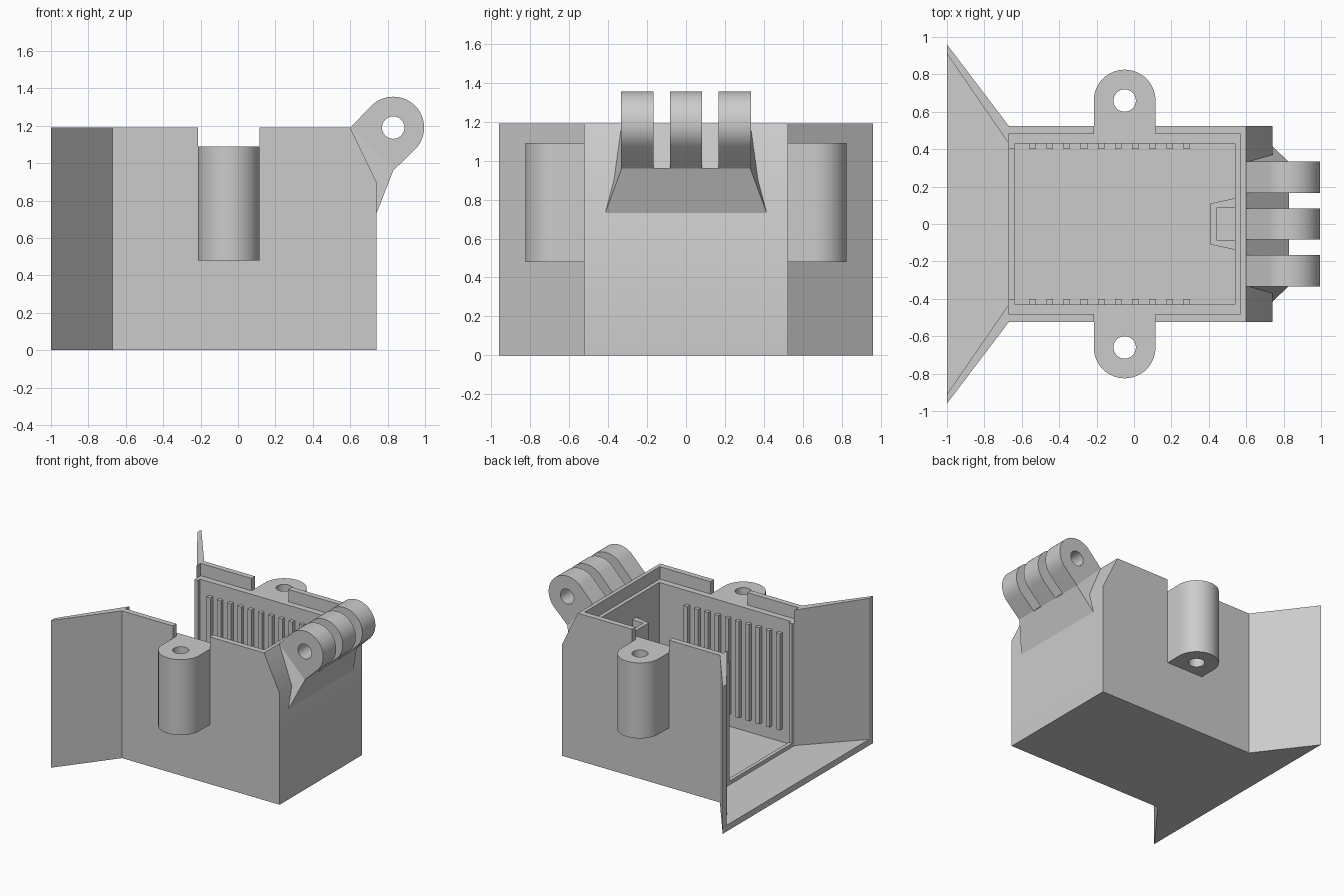
import bpy, bmesh, math
from mathutils import Vector

if "Cube" in bpy.data.objects:
    bpy.data.objects.remove(bpy.data.objects["Cube"], do_unlink=True)

grey = bpy.data.materials.new("plain_grey")
grey.use_nodes = True
grey.diffuse_color = (0.6, 0.6, 0.6, 1)
grey.node_tree.nodes["Principled BSDF"].inputs["Base Color"].default_value = (0.6, 0.6, 0.6, 1)

HEIGHT, LEDGE, FLOOR = 1.19, 1.09, 0.095
HALF = 0.525
parts = []


def finish(name, bm):
    bmesh.ops.recalc_face_normals(bm, faces=bm.faces)
    mesh = bpy.data.meshes.new(name)
    bm.to_mesh(mesh)
    bm.free()
    mesh.materials.append(grey)
    obj = bpy.data.objects.new(name, mesh)
    bpy.context.collection.objects.link(obj)
    parts.append(obj)
    return obj


def prism(name, outline, low, high, axis="z"):
    """Extrude an outline in xy along z, or an outline in xz along y."""
    bm = bmesh.new()
    place = (lambda a, b: (a, b, low)) if axis == "z" else (lambda a, b: (a, low, b))
    face = bm.faces.new([bm.verts.new(place(*p)) for p in outline])
    moved = bmesh.ops.extrude_face_region(bm, geom=[face])["geom"]
    shift = Vector((0, 0, high - low)) if axis == "z" else Vector((0, high - low, 0))
    bmesh.ops.translate(bm, vec=shift, verts=[g for g in moved if isinstance(g, bmesh.types.BMVert)])
    return finish(name, bm)


def block(name, x0, x1, y, z0, z1):
    return prism(name, [(x0, -y), (x1, -y), (x1, y), (x0, y)], z0, z1)


def hull(name, points):
    bm = bmesh.new()
    for p in points:
        bm.verts.new(p)
    bmesh.ops.convex_hull(bm, input=bm.verts)
    return finish(name, bm)


def arc(cx, cy, r, start, end, steps=32):
    angles = [math.radians(start + (end - start) * i / steps) for i in range(steps + 1)]
    return [(cx + r * math.cos(a), cy + r * math.sin(a)) for a in angles]


def cut(target, *cutters):
    bpy.context.view_layer.objects.active = target
    for cutter in cutters:
        mod = target.modifiers.new("cut", "BOOLEAN")
        mod.operation, mod.solver, mod.object = "DIFFERENCE", "EXACT", cutter
        bpy.ops.object.modifier_apply(modifier=mod.name)
        parts.remove(cutter)
        bpy.data.objects.remove(cutter, do_unlink=True)


# Box with a bevelled end, hollowed, with a lid ledge and side notches
box = prism("box", [(-0.67, 0), (0.74, 0), (0.74, 0.9), (0.6, HEIGHT), (-0.67, HEIGHT)], -HALF, HALF, "y")
cut(box,
    block("cavity", -0.64, 0.54, 0.43, FLOOR, 2),
    block("opening", -0.9, -0.6, 0.40, FLOOR + 0.03, 2),
    block("lid_recess", -0.9, 0.57, 0.48, LEDGE, 2),
    block("side_notch", -0.215, 0.115, 0.7, LEDGE, 2))

# Flared mouth
hull("flare_floor", [(x, s * y, z) for s in (-1, 1)
                     for x, y, z in ((-0.67, 0.5, 0), (-0.67, 0.5, FLOOR), (-1, 0.93, 0), (-1, 0.93, 0.05))])

for side, s in (("back", 1), ("front", -1)):
    prism("flare_wall_" + side,
          [(-0.67, s * HALF), (-0.67, s * 0.43), (-1, s * 0.91), (-1, s * 0.96)], 0, HEIGHT)

    # Screw boss
    curve = [(x, s * y) for x, y in arc(-0.05, 0.66, 0.165, 0, 180)]
    boss = prism("screw_boss_" + side, [(0.115, s * HALF)] + curve + [(-0.215, s * HALF)], 0.48, LEDGE)
    cut(boss, prism("boss_hole", arc(-0.05, s * 0.66, 0.06, 0, 348.75, 31), 0, 2))

    # Inner ribs
    for i in range(10):
        x = -0.56 + i * 0.0917
        prism(f"rib_{side}_{i + 1}", [(x, s * 0.40), (x + 0.035, s * 0.40),
                                      (x + 0.035, s * 0.44), (x, s * 0.44)], 0.2, 0.98)

# Inner bracket
prism("inner_bracket", [(0.55, 0.14), (0.41, 0.11), (0.41, -0.11), (0.55, -0.14),
                        (0.55, -0.085), (0.44, -0.085), (0.44, 0.085), (0.55, 0.085)], 0.72, 0.92)

# Hinge base and knuckles, tilted by 45 degrees
hull("hinge_base", [(x, s * y, z) for s in (-1, 1)
                    for x, y, z in ((0.6, 0.33, HEIGHT), (0.83, 0.33, 0.96), (0.74, 0.415, 0.73), (0.6, 0.33, 0.75))])
knuckle = [(0.6, HEIGHT), (0.83, 0.96)] + arc(0.83, HEIGHT, 0.165, -45, 135)
for label, y in (("front", -0.25), ("middle", 0), ("back", 0.25)):
    lug = prism("hinge_knuckle_" + label, knuckle, y - 0.083, y + 0.083, "y")
    cut(lug, prism("pin_hole", arc(0.83, HEIGHT, 0.06, 0, 348.75, 31), y - 0.2, y + 0.2, "y"))

# Smooth the curves, keep the edges
bpy.ops.object.select_all(action="DESELECT")
for obj in parts:
    obj.select_set(True)
bpy.context.view_layer.objects.active = box
bpy.ops.object.shade_smooth_by_angle(angle=math.radians(30))
